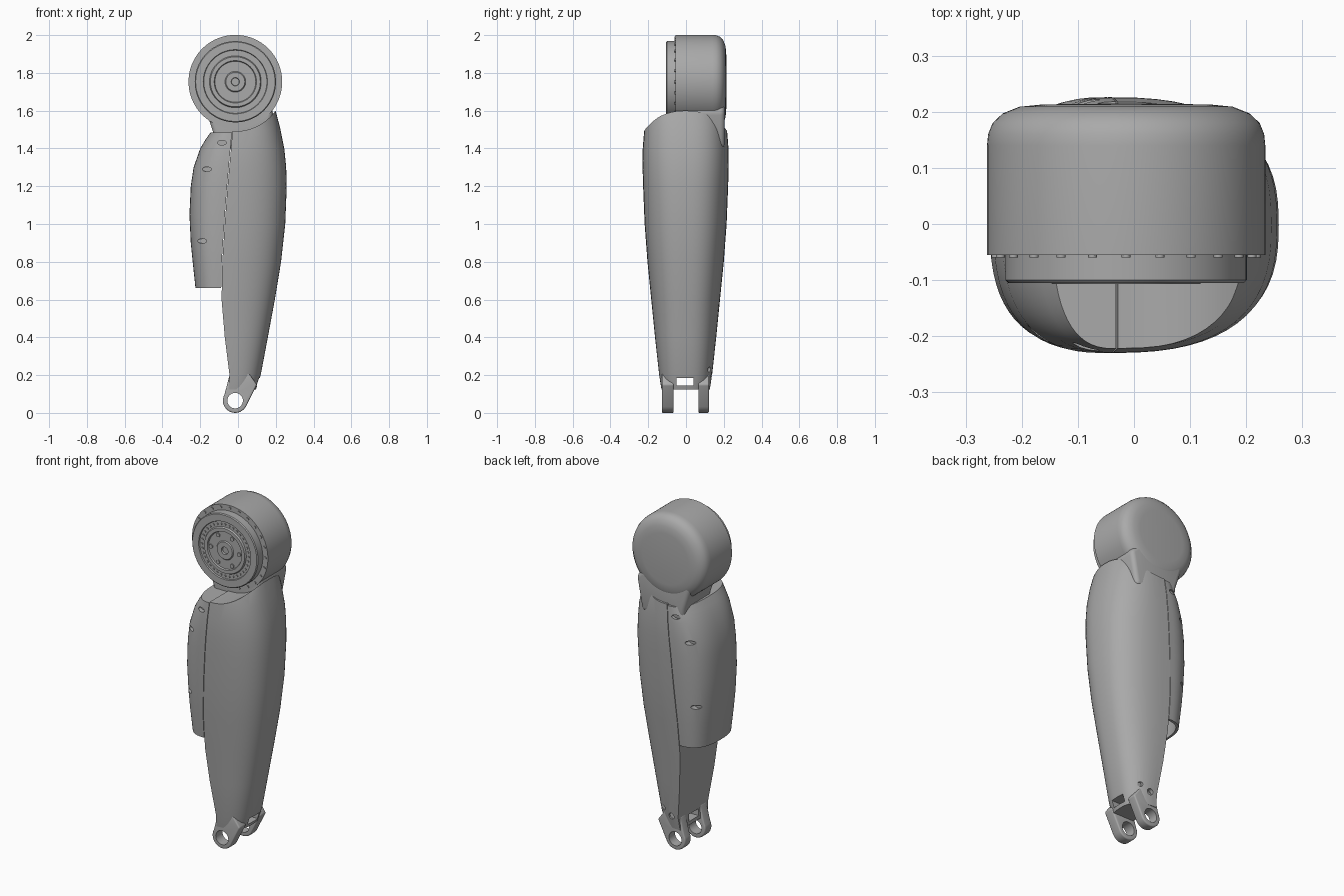
import bpy, bmesh, math
from mathutils import Vector, Matrix

if "Cube" in bpy.data.objects:
    bpy.data.objects.remove(bpy.data.objects["Cube"], do_unlink=True)

grey = bpy.data.materials.new("satin grey")
grey.use_nodes = True
grey.diffuse_color = (0.4, 0.4, 0.4, 1)
grey.node_tree.nodes["Principled BSDF"].inputs["Base Color"].default_value = (0.4, 0.4, 0.4, 1)

HIP = Vector((-0.014, 0, 1.753))
KNEE = Vector((-0.015, 0, 0.065))


def finish(name, bm):
    bmesh.ops.remove_doubles(bm, verts=bm.verts, dist=1e-5)
    bmesh.ops.recalc_face_normals(bm, faces=bm.faces)
    mesh = bpy.data.meshes.new(name)
    bm.to_mesh(mesh)
    bm.free()
    mesh.materials.append(grey)
    ob = bpy.data.objects.new(name, mesh)
    bpy.context.collection.objects.link(ob)
    return ob


def activate(ob):
    bpy.ops.object.select_all(action='DESELECT')
    ob.select_set(True)
    bpy.context.view_layer.objects.active = ob


def loft(name, rings):
    bm = bmesh.new()
    rows = [[bm.verts.new(p) for p in ring] for ring in rings]
    for a, b in zip(rows, rows[1:]):
        for i in range(len(a)):
            j = (i + 1) % len(a)
            bm.faces.new((a[i], a[j], b[j], b[i]))
    bm.faces.new(rows[0])
    bm.faces.new(rows[-1])
    return finish(name, bm)


def lathe(name, profile, steps=96):
    """Turn a (radius, y) profile around the hip axis."""
    bm = bmesh.new()
    verts = [bm.verts.new(HIP + Vector((r, y, 0))) for r, y in profile]
    edges = [bm.edges.new(pair) for pair in zip(verts, verts[1:])]
    bmesh.ops.spin(bm, geom=verts + edges, cent=HIP, axis=(0, 1, 0),
                   angle=math.tau, steps=steps)
    return finish(name, bm)


def extrude_y(name, outline, y0, y1, bevel):
    bm = bmesh.new()
    bm.faces.new([bm.verts.new((x, y0, z)) for x, z in outline])
    out = bmesh.ops.extrude_face_region(bm, geom=bm.faces[:])
    moved = [v for v in out["geom"] if isinstance(v, bmesh.types.BMVert)]
    bmesh.ops.translate(bm, verts=moved, vec=(0, y1 - y0, 0))
    ob = finish(name, bm)
    mod = ob.modifiers.new("round", 'BEVEL')
    mod.width, mod.segments = bevel, 4
    activate(ob)
    bpy.ops.object.modifier_apply(modifier=mod.name)
    return ob


def add_rod(bm, centre, radius, depth, sides=24, stretch=1):
    mat = (Matrix.Translation(centre) @ Matrix.Diagonal((stretch, 1, 1, 1))
           @ Matrix.Rotation(math.pi / 2, 4, 'X'))
    bmesh.ops.create_cone(bm, cap_ends=True, segments=sides, radius1=radius,
                          radius2=radius, depth=depth, matrix=mat)


def rod(name, *args, **kw):
    bm = bmesh.new()
    add_rod(bm, *args, **kw)
    return finish(name, bm)


def cut(ob, cutter):
    mod = ob.modifiers.new("cut", 'BOOLEAN')
    mod.operation, mod.object = 'DIFFERENCE', cutter
    activate(ob)
    bpy.ops.object.modifier_apply(modifier=mod.name)
    bpy.data.objects.remove(cutter, do_unlink=True)


# Shell stations: height, seam x, right edge x, half depth
MAIN = [(.125, -.05, .095, .128), (.2, -.045, .12, .14), (.4, -.07, .158, .162),
        (.6, -.087, .195, .182), (.8, -.083, .228, .202), (1, -.07, .25, .217),
        (1.2, -.055, .258, .225), (1.3, -.046, .255, .228), (1.4, -.037, .245, .227),
        (1.5, -.028, .225, .219), (1.57, -.022, .207, .206), (1.605, -.02, .197, .18)]
# Cover stations: height, left edge x
COVER = [(.66, -.225), (.8, -.24), (.9, -.25), (1.05, -.257), (1.2, -.25),
         (1.3, -.235), (1.4, -.2), (1.45, -.17), (1.485, -.145)]


def at(table, z, col):
    for a, b in zip(table, table[1:]):
        if z <= b[0]:
            t = max(0, (z - a[0]) / (b[0] - a[0]))
            return a[col] + t * (b[col] - a[col])
    return table[-1][col]


POWER = 2.6


def d_ring(z, seam, edge, half, steps=32):
    ring = []
    for i in range(steps + 1):
        a = math.pi * (i / steps - 0.5)
        c, s = max(0, math.cos(a)), math.sin(a)
        ring.append((seam + (edge - seam) * c ** (2 / POWER),
                     math.copysign(abs(s) ** (2 / POWER), s) * half - 0.002, z))
    return ring


# Main leg shell, cradling the hip drum
shell = loft("main_shell", [d_ring(*row) for row in MAIN])
cut(shell, rod("cradle_cutter", HIP, 0.262, 1, 96))
bm = bmesh.new()
bmesh.ops.create_cube(bm, size=1, matrix=Matrix.Translation((0, -.005, .165))
                      @ Matrix.Diagonal((1, .09, .04, 1)))
cut(shell, finish("window_cutter", bm))
for x, z, r in ((0, .2, .018), (.06, .23, .014)):
    cut(shell, rod("bolt_cutter", (x, .14, z), r, .05))

# Side cover with an open underside
def cover_ring(z, edge, inset=0):
    return d_ring(z, at(MAIN, z, 1) - .003, edge + inset, at(MAIN, z, 3) - inset)


cover = loft("side_cover", [cover_ring(*row) for row in COVER])
cavity = [cover_ring(z, at(COVER, z, 1), .015) for z in (.64, .7, .8, .86)]
cut(cover, loft("cavity_cutter", cavity))

# Oval screw recesses on both faces of the cover
for x, z in ((-.085, 1.43), (-.165, 1.29), (-.19, .91)):
    seam, edge = at(MAIN, z, 1), at(COVER, z, 1)
    y = at(MAIN, z, 3) * (1 - ((x - seam) / (edge - seam)) ** POWER) ** (1 / POWER)
    for side in (-1, 1):
        cut(cover, rod("screw_cutter", (x, side * y, z), .012, .05, stretch=2))

# Hip drum with stepped front plate
drum = lathe("hip_drum", [
    (0, .215), (.15, .213), (.19, .209), (.22, .197), (.238, .18), (.246, .16), (.248, .14),
    (.248, -.055), (.215, -.055), (.215, -.1), (.21, -.105), (.17, -.105), (.167, -.098),
    (.137, -.098), (.132, -.107), (.112, -.107), (.108, -.099), (.055, -.099),
    (.05, -.105), (.022, -.105), (.02, -.094), (0, -.094)])

# Neck joining drum and leg
neck = extrude_y("neck", [(-.12, 1.7), (-.17, 1.6), (-.13, 1.48), (-.12, 1.4),
                          (.15, 1.4), (.188, 1.6), (.09, 1.7)], -.05, .205, .025)

# Bolt circles on the drum face
bm = bmesh.new()
for count, radius, size, y in ((24, .232, .008, -.056), (36, .152, .006, -.099),
                               (6, .092, .012, -.101)):
    for i in range(count):
        a = math.tau * i / count
        add_rod(bm, HIP + Vector((radius * math.cos(a), y, radius * math.sin(a))),
                size, .008, 12)
bolts = finish("drum_bolts", bm)

# Knee fork prongs
outline = [(KNEE.x + .065 * math.cos(math.radians(a)), KNEE.z + .065 * math.sin(math.radians(a)))
           for a in range(150, 331, 12)]
outline += [(.1, .15), (.05, .22), (-.045, .2)]
prongs = []
for name, y0, y1 in (("front_prong", -.128, -.065), ("back_prong", .065, .122)):
    prong = extrude_y(name, outline, y0, y1, .008)
    cut(prong, rod("pin_cutter", KNEE, .041, 1, 40))
    prongs.append(prong)

# Smooth shading with crisp edges
for ob in [shell, cover, drum, neck, bolts] + prongs:
    activate(ob)
    bpy.ops.object.shade_smooth_by_angle(angle=math.radians(35))
